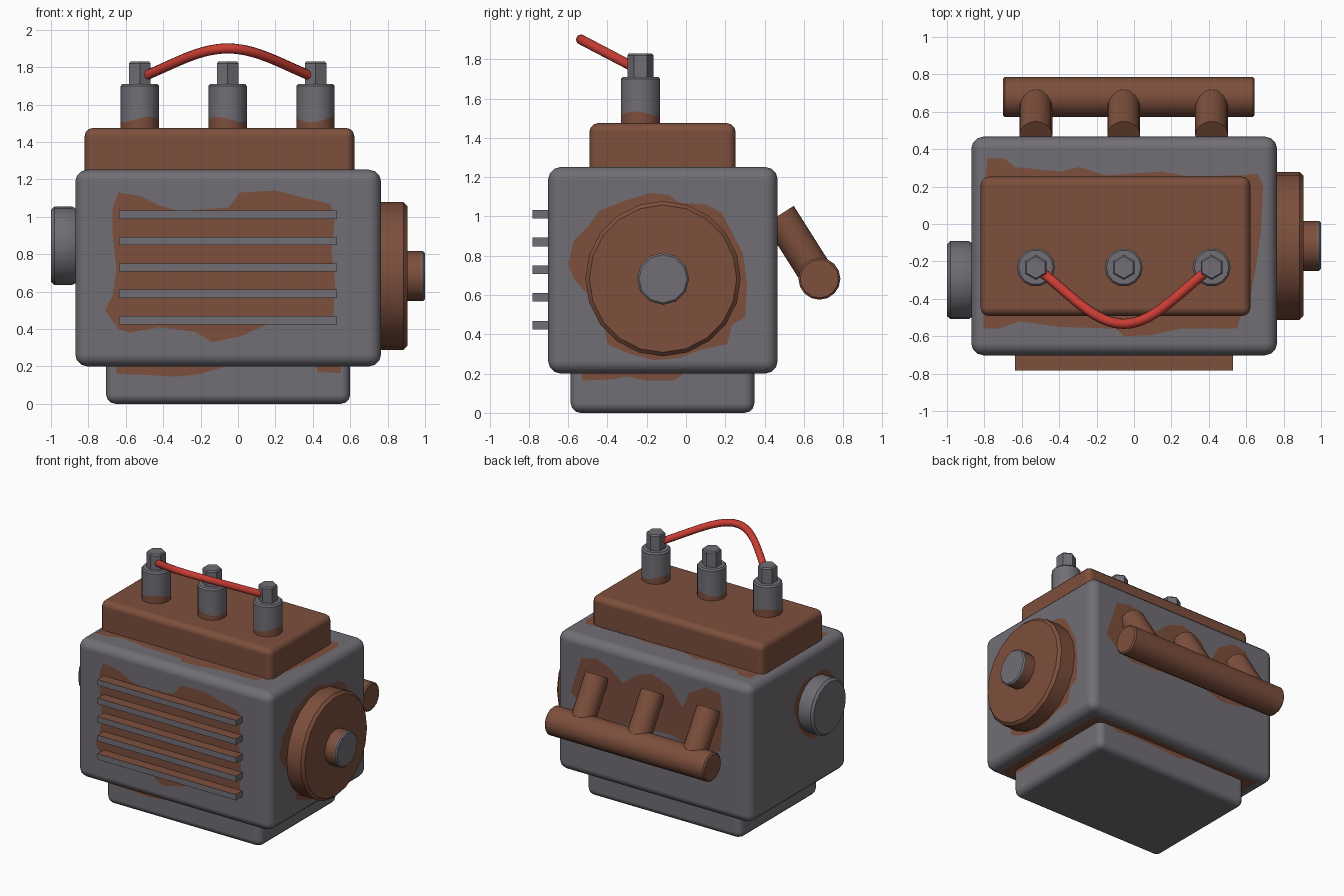
import bpy, bmesh, math
from mathutils import Vector

if "Cube" in bpy.data.objects:
    bpy.data.objects.remove(bpy.data.objects["Cube"])


def material(name, rgb):
    m = bpy.data.materials.new(name)
    m.diffuse_color = (*rgb, 1)
    m.use_nodes = True
    m.node_tree.nodes["Principled BSDF"].inputs["Base Color"].default_value = m.diffuse_color
    return m


STEEL = material("grey_steel", (0.165, 0.158, 0.178))
RUST = material("brown_rust", (0.205, 0.078, 0.046))
RED = material("red_wire", (0.58, 0.046, 0.034))


def finish(bm, name, mats, smooth=None):
    bmesh.ops.recalc_face_normals(bm, faces=bm.faces)
    me = bpy.data.meshes.new(name)
    bm.to_mesh(me)
    bm.free()
    ob = bpy.data.objects.new(name, me)
    bpy.context.collection.objects.link(ob)
    for m in mats:
        me.materials.append(m)
    if smooth:
        bpy.ops.object.select_all(action='DESELECT')
        ob.select_set(True)
        bpy.context.view_layer.objects.active = ob
        bpy.ops.object.shade_smooth_by_angle(angle=math.radians(smooth))
    return ob


def box(name, lo, hi, mats, bevel=0.0, rule=None):
    """Box between two corners, optionally with rounded edges."""
    bm = bmesh.new()
    bmesh.ops.create_cube(bm, size=1)
    for v in bm.verts:
        v.co = [(a + b) / 2 + c * (b - a) for a, b, c in zip(lo, hi, v.co)]
    bm.normal_update()
    for f in bm.faces:
        f.smooth = bevel > 0
        if rule:
            f.material_index = rule(f)
    ob = finish(bm, name, mats)
    if bevel:
        mod = ob.modifiers.new("rounding", 'BEVEL')
        mod.width, mod.segments, mod.harden_normals = bevel, 3, True
    return ob


def lathe(name, profile, sides, origin, axis, mats, smooth=40, phase=0.0, index=None, wave=None):
    """Turned solid: profile of (radius, height) along an axis."""
    q = Vector(axis).to_track_quat('Z', 'Y')
    bm = bmesh.new()
    rings = []
    for k, (r, h) in enumerate(profile):
        ring = []
        for i in range(sides):
            a = phase + math.tau * i / sides
            dh = 0.015 * math.sin(2 * a + origin[0] * 5) if k == wave else 0
            ring.append(bm.verts.new(Vector(origin) + q @ Vector((r * math.cos(a), r * math.sin(a), h + dh))))
        rings.append(ring)
    for k, (a, b) in enumerate(zip(rings, rings[1:])):
        for i in range(sides):
            j = (i + 1) % sides
            f = bm.faces.new((a[i], a[j], b[j], b[i]))
            f.material_index = index[k] if index else 0
    bm.faces.new(rings[0][::-1])
    f = bm.faces.new(rings[-1])
    f.material_index = index[-1] if index else 0
    return finish(bm, name, mats, smooth)


def patch(name, outline, axis, level, side):
    """Paper-thin rust stain lying on a flat side of the body."""
    bm = bmesh.new()
    verts = []
    for p in outline:
        co = list(p)
        co.insert(axis, level + side * 0.004)
        verts.append(bm.verts.new(co))
    f = bm.faces.new(verts)
    f.normal_update()
    if f.normal[axis] * side < 0:
        f.normal_flip()
    bmesh.ops.triangulate(bm, faces=bm.faces)
    me = bpy.data.meshes.new(name)
    bm.to_mesh(me)
    bm.free()
    me.materials.append(RUST)
    bpy.context.collection.objects.link(bpy.data.objects.new(name, me))


YC = -0.117
PLUG_X = (-0.525, -0.055, 0.415)

# Main body
box("sump", (-0.705, -0.587, 0), (0.6, 0.348, 0.3), [STEEL], 0.05)
box("engine_block", (-0.87, -0.702, 0.2), (0.765, 0.467, 1.252), [STEEL], 0.065)
box("cylinder_head", (-0.82, -0.492, 1.2), (0.622, 0.253, 1.475), [RUST], 0.045)

# Cooling fins on the front, with bare metal edges
for i in range(5):
    z = 1.011 - 0.141 * i
    box(f"cooling_fin_{i + 1}", (-0.636, -0.782, z - 0.022), (0.53, -0.66, z + 0.022),
        [RUST, STEEL], rule=lambda f: int(abs(f.normal.z) < 0.5))

# Spark plugs: rusty foot, steel body, hexagonal cap
for i, x in enumerate(PLUG_X):
    o = (x, -0.232, 0)
    lathe(f"spark_plug_{i + 1}", [(0.102, 1.43), (0.102, 1.52), (0.102, 1.7), (0.092, 1.711)], 14, o,
          (0, 0, 1), [RUST, STEEL], index=[0, 1, 1, 1], wave=1)
    lathe(f"plug_cap_{i + 1}", [(0.067, 1.69), (0.067, 1.82), (0.058, 1.83)], 6, o,
          (0, 0, 1), [STEEL], smooth=20, phase=math.pi / 2)

# Pulley and hub on the right, cover disc on the left
lathe("pulley", [(0.395, 0.74), (0.395, 0.885), (0.375, 0.905)], 20,
      (0, YC, 0.683), (1, 0, 0), [RUST])
lathe("pulley_hub", [(0.133, 0.88), (0.133, 0.982), (0.133, 0.99), (0.123, 1.0)], 12,
      (0, YC, 0.683), (1, 0, 0), [RUST, STEEL], index=[0, 1, 1, 1])
lathe("side_cover", [(0.195, 0.86), (0.209, 0.885), (0.209, 0.982), (0.192, 1.0)], 20,
      (0, -0.3, 0.845), (-1, 0, 0), [STEEL])

# Exhaust pipe with three slanted stubs
PY, PZ = 0.679, 0.683
lathe("exhaust_pipe", [(0.097, -0.70), (0.107, -0.69), (0.107, 0.635), (0.097, 0.645)], 16,
      (0, PY, PZ), (1, 0, 0), [RUST])
for i, x in enumerate(PLUG_X):
    lathe(f"exhaust_stub_{i + 1}", [(0.088, 0), (0.088, 0.383)], 16,
          (x, PY, PZ), (0, -0.535, 0.845), [RUST])

# Red ignition wire arching between the outer plugs
curve = bpy.data.curves.new("ignition_wire", 'CURVE')
curve.dimensions = '3D'
curve.bevel_depth, curve.bevel_resolution, curve.use_fill_caps = 0.027, 2, True
spline = curve.splines.new('POLY')
N = 28
spline.points.add(N)
for i, p in enumerate(spline.points):
    u = -1 + 2 * i / N
    f = 0.4 * math.cos(math.pi * u / 2) ** 2 + 0.6 * (1 - u * u)
    p.co = (-0.055 + 0.47 * u, -0.232 - 0.302 * f, 1.742 + 0.158 * f, 1)
spline.use_smooth = True
curve.materials.append(RED)
bpy.context.collection.objects.link(bpy.data.objects.new("ignition_wire", curve))

# Rust stains around the joints
patch("front_rust", [
    (-.67, 1.05), (-.64, 1.13), (-.52, 1.11), (-.42, 1.06), (-.31, 1.03), (-.05, 1.05), (.01, 1.13),
    (.2, 1.14), (.36, 1.1), (.49, 1.07), (.52, 1.01), (.5, .82), (.52, .66), (.51, .46), (.33, .44),
    (.17, .43), (.01, .36), (-.14, .33), (-.23, .385), (-.42, .41), (-.58, .38), (-.64, .4),
    (-.71, .5), (-.67, .58), (-.65, .72), (-.67, .9)], 1, -0.702, -1)
patch("pulley_rust", [
    (-.6, .755), (-.57, .88), (-.49, .96), (-.44, 1.03), (-.31, 1.08), (-.18, 1.12), (-.09, 1.11),
    (-.03, 1.07), (.1, 1.06), (.18, 1.02), (.24, .91), (.29, .81), (.31, .65), (.3, .485), (.235, .45),
    (.21, .35), (.07, .32), (-.03, .28), (-.16, .268), (-.29, .3), (-.4, .35), (-.42, .47),
    (-.48, .58), (-.57, .68)], 0, 0.765, 1)
patch("head_rust", [
    (-.785, .35), (-.69, .35), (-.64, .305), (-.395, .28), (-.29, .305), (-.155, .26), (.14, .28),
    (.3, .255), (.57, .26), (.66, .267), (.69, .21), (.68, -.03), (.65, -.24), (.62, -.4), (.57, -.49),
    (.55, -.56), (.25, -.56), (.085, -.595), (-.05, -.6), (-.1, -.56), (-.4, -.55), (-.61, -.52),
    (-.72, -.56), (-.805, -.56), (-.805, .13)], 2, 1.252, 1)
patch("exhaust_rust", [
    (.6, .95), (.55, 1.1), (.42, 1.13), (.3, 1.08), (.2, 1.0), (.08, 1.1), (-.05, 1.14), (-.2, 1.08),
    (-.3, .95), (-.36, 1.08), (-.5, 1.16), (-.62, 1.14), (-.64, .95), (-.62, .7), (-.4, .66),
    (-.2, .72), (.1, .7), (.4, .68), (.55, .74), (.64, .82)], 1, 0.467, 1)
ring = []
for i in range(24):
    a = math.tau * i / 24
    r = 0.24 + 0.02 * math.sin(3 * a) + 0.01 * math.sin(7 * a)
    ring.append((-0.3 + r * math.cos(a), 0.845 + r * math.sin(a)))
patch("cover_rust", ring, 0, -0.87, -1)
patch("underside_rust", [
    (-.78, -.63), (-.4, -.64), (0, -.62), (.35, -.64), (.67, -.63), (.68, -.1), (.66, .39), (.2, .4),
    (-.3, .38), (-.77, .4), (-.79, 0)], 2, 0.2, -1)
patch("sump_front_rust_left", [
    (-.65, .21), (-.65, .16), (-.5, .155), (-.33, .145), (-.2, .16), (-.1, .19), (-.03, .21)],
    1, -0.587, -1)
patch("sump_front_rust_right", [(.41, .21), (.43, .17), (.55, .165), (.55, .21)], 1, -0.587, -1)
patch("sump_side_rust", [
    (-.53, .21), (-.53, .165), (-.38, .17), (-.3, .185), (-.2, .165), (-.06, .165), (0, .21)], 0, 0.6, 1)
patch("sump_back_rust", [(.5, .21), (.45, .165), (.3, .18), (-.1, .16), (-.3, .21)], 1, 0.348, 1)
